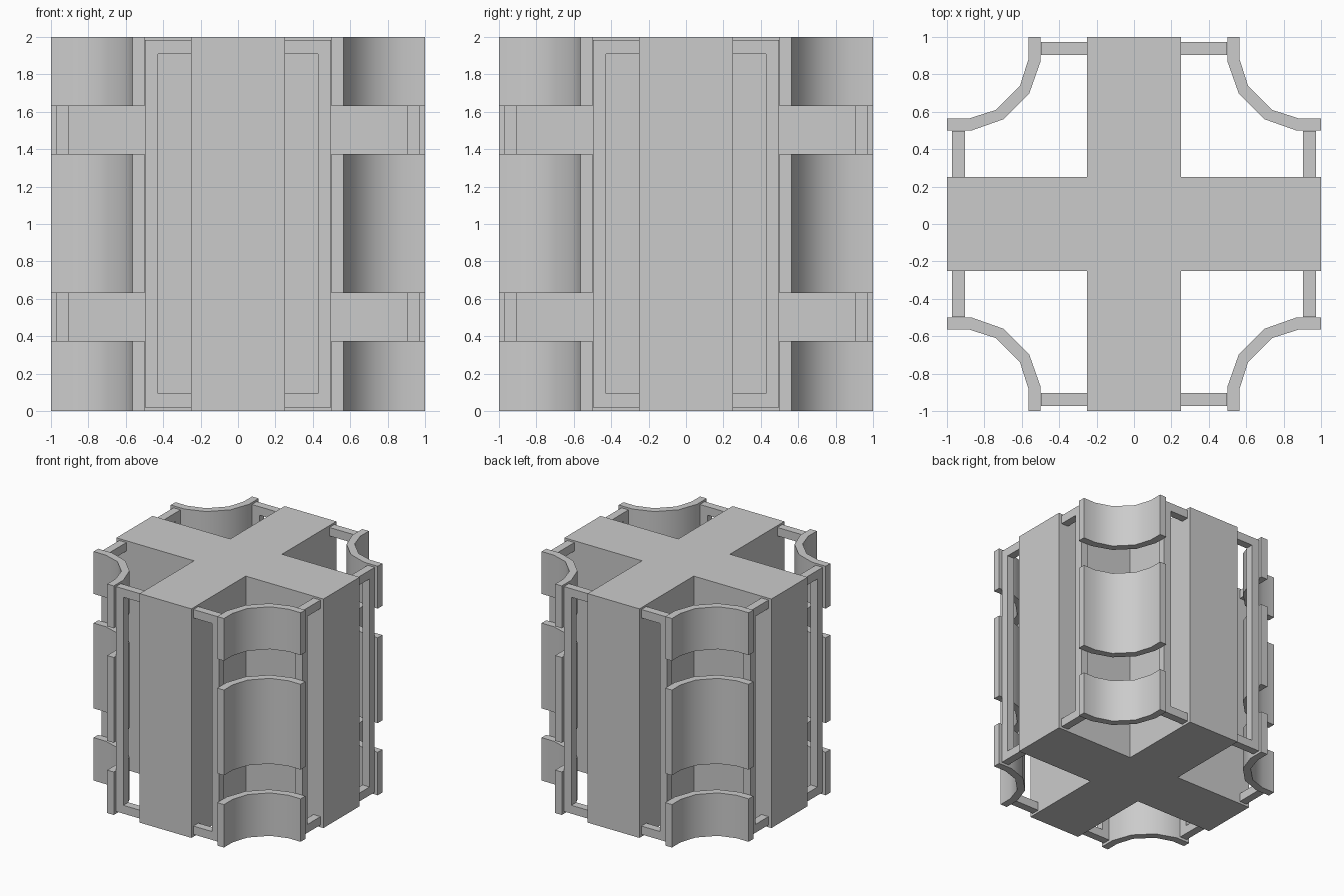
import bpy, bmesh
from math import pi, radians
from mathutils import Matrix

if "Cube" in bpy.data.objects:
    bpy.data.objects.remove(bpy.data.objects["Cube"])

def finish(name, bm, smooth=False):
    bmesh.ops.recalc_face_normals(bm, faces=bm.faces)
    me = bpy.data.meshes.new(name)
    bm.to_mesh(me)
    bm.free()
    ob = bpy.data.objects.new(name, me)
    bpy.context.collection.objects.link(ob)
    if smooth:
        bpy.ops.object.select_all(action='DESELECT')
        ob.select_set(True)
        bpy.context.view_layer.objects.active = ob
        bpy.ops.object.shade_smooth_by_angle(angle=radians(35))
    return ob

def prism(name, pts, z0, z1, turn=0.0, smooth=False):
    """Extrude an outline in plan from z0 to z1, turned about z."""
    bm = bmesh.new()
    face = bm.faces.new([bm.verts.new((x, y, z0)) for x, y in pts])
    ext = bmesh.ops.extrude_face_region(bm, geom=[face])
    top = [v for v in ext['geom'] if isinstance(v, bmesh.types.BMVert)]
    bmesh.ops.translate(bm, verts=top, vec=(0, 0, z1 - z0))
    bmesh.ops.rotate(bm, verts=bm.verts, matrix=Matrix.Rotation(turn, 3, 'Z'))
    return finish(name, bm, smooth)

def frame(name, turn):
    """Open rectangular frame standing near the -y side, turned about z."""
    bm = bmesh.new()
    y0, y1 = -0.972, -0.904
    rings = []
    for w, za, zb in ((0.498, 0.02, 1.984), (0.427, 0.093, 1.91)):
        for y in (y0, y1):
            rings.append([bm.verts.new((x, y, z)) for x, z in
                          ((-w, za), (w, za), (w, zb), (-w, zb))])
    of, ob_, nf, nb = rings
    for a, b in ((of, nf), (nf, nb), (nb, ob_), (ob_, of)):
        for i in range(4):
            j = (i + 1) % 4
            bm.faces.new((a[i], a[j], b[j], b[i]))
    bmesh.ops.rotate(bm, verts=bm.verts, matrix=Matrix.Rotation(turn, 3, 'Z'))
    return finish(name, bm)

# Solid cross-shaped core
a = 0.25
prism("cross_core", [(-1, -a), (-a, -a), (-a, -1), (a, -1), (a, -a), (1, -a),
                     (1, a), (a, a), (a, 1), (-a, 1), (-a, a), (-1, a)], 0, 2)

# Concave corner panel outline: half profile mirrored over the diagonal
inner = [(0.5, 1), (0.5, 0.868), (0.56, 0.698)]
outer = [(0.564, 1), (0.564, 0.882), (0.61, 0.738)]

def mirrored(half):
    return half + [(y, x) for x, y in reversed(half)]

panel = mirrored(inner) + mirrored(outer)[::-1]

for k in range(4):
    # Side frames and the three stacked panels at each corner
    frame(f"side_frame_{k}", k * pi / 2)
    for part, z0, z1 in (("lower", 0, 0.375), ("middle", 0.63, 1.375), ("upper", 1.63, 2)):
        prism(f"{part}_corner_panel_{k}", panel, z0, z1, k * pi / 2, smooth=True)
